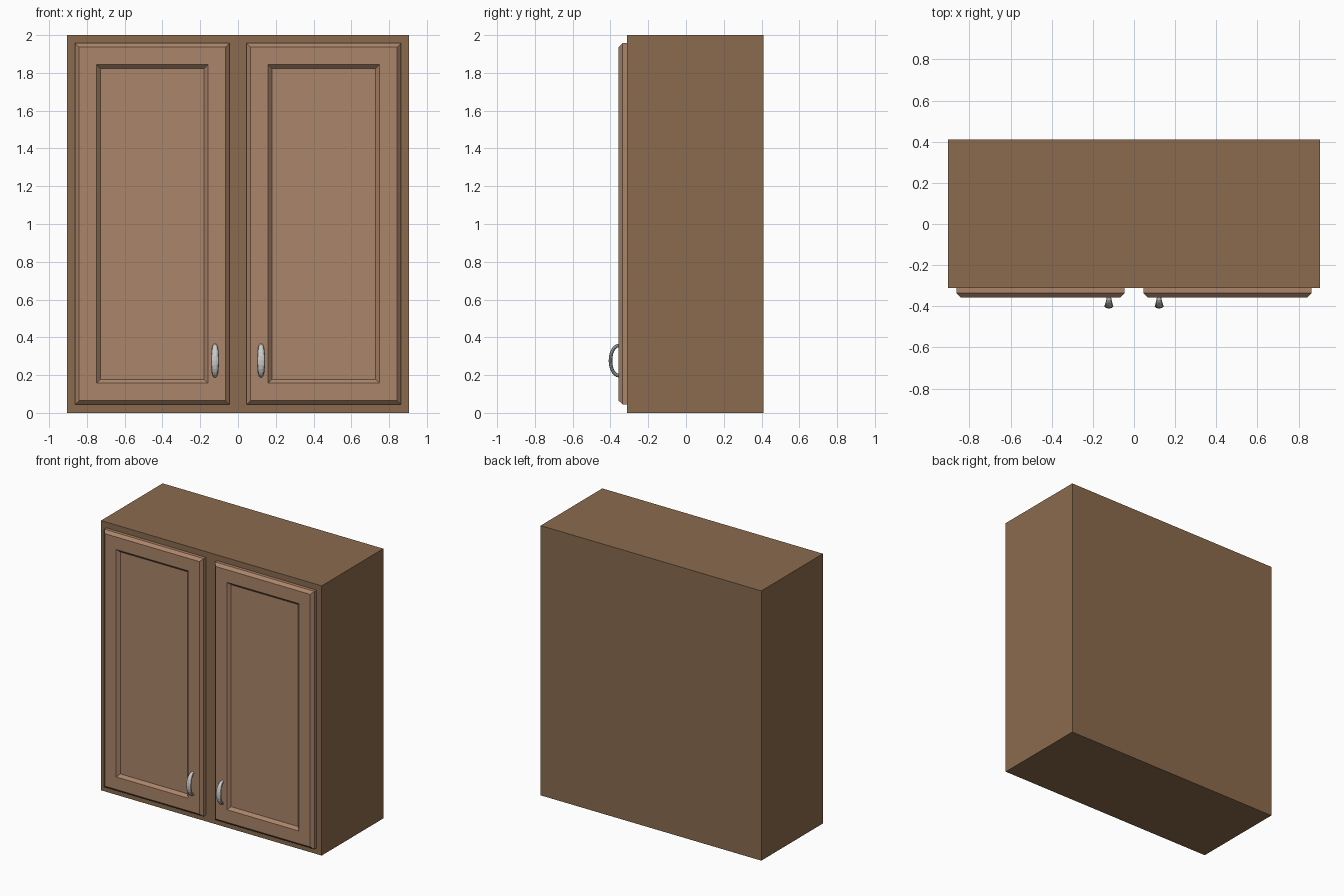
import bpy, bmesh
from math import sin, cos, pi

if "Cube" in bpy.data.objects:
    bpy.data.objects.remove(bpy.data.objects["Cube"])


def material(name, color):
    m = bpy.data.materials.new(name)
    m.diffuse_color = (*color, 1)
    m.use_nodes = True
    m.node_tree.nodes["Principled BSDF"].inputs["Base Color"].default_value = m.diffuse_color
    return m


def loft(name, rings, mat=None):
    """Skin a list of equal-length closed rings and cap both ends."""
    bm = bmesh.new()
    loops = [[bm.verts.new(p) for p in ring] for ring in rings]
    n = len(loops[0])
    for a, b in zip(loops, loops[1:]):
        for i in range(n):
            j = (i + 1) % n
            bm.faces.new((a[i], a[j], b[j], b[i]))
    bm.faces.new(loops[0])
    bm.faces.new(loops[-1])
    bmesh.ops.recalc_face_normals(bm, faces=bm.faces)
    mesh = bpy.data.meshes.new(name)
    bm.to_mesh(mesh)
    bm.free()
    ob = bpy.data.objects.new(name, mesh)
    bpy.context.collection.objects.link(ob)
    if mat:
        mesh.materials.append(mat)
    return ob


def rect(x0, x1, z0, z1, y, inset=0):
    x0, x1, z0, z1 = x0 + inset, x1 - inset, z0 + inset, z1 - inset
    return [(x0, y, z0), (x1, y, z0), (x1, y, z1), (x0, y, z1)]


body_wood = material("body_wood", (0.258, 0.147, 0.076))
door_wood = material("door_wood", (0.41, 0.235, 0.144))

# Cabinet body
loft("cabinet_body", [rect(-0.905, 0.905, 0, 2, y) for y in (-0.312, 0.41)], body_wood)

# Door profile: (inset from the edge, y), from the back edge to the recessed panel
DOOR = [(0, -0.312), (0, -0.336), (0.02, -0.357), (0.113, -0.357), (0.133, -0.337)]


def handle_ring(cx, t, sides=10):
    """Oval section of the arched pull: widest at the middle, narrow at the feet."""
    w = 0.011 + 0.011 * sin(t) ** 1.5
    ring = []
    for k in range(sides):
        a = 2 * pi * k / sides
        r = 0.010 * sin(a)
        ring.append((cx + w * cos(a),
                     -0.355 - (0.045 + r) * sin(t),
                     0.277 - (0.080 + r) * cos(t)))
    return ring


for side, s in (("left", -1), ("right", 1)):
    # Panelled door
    x0, x1 = sorted((s * 0.046, s * 0.862))
    loft(side + "_door", [rect(x0, x1, 0.045, 1.957, y, i) for i, y in DOOR], door_wood)
    # Arched handle
    loft(side + "_handle", [handle_ring(s * 0.122, pi * k / 12) for k in range(13)])
